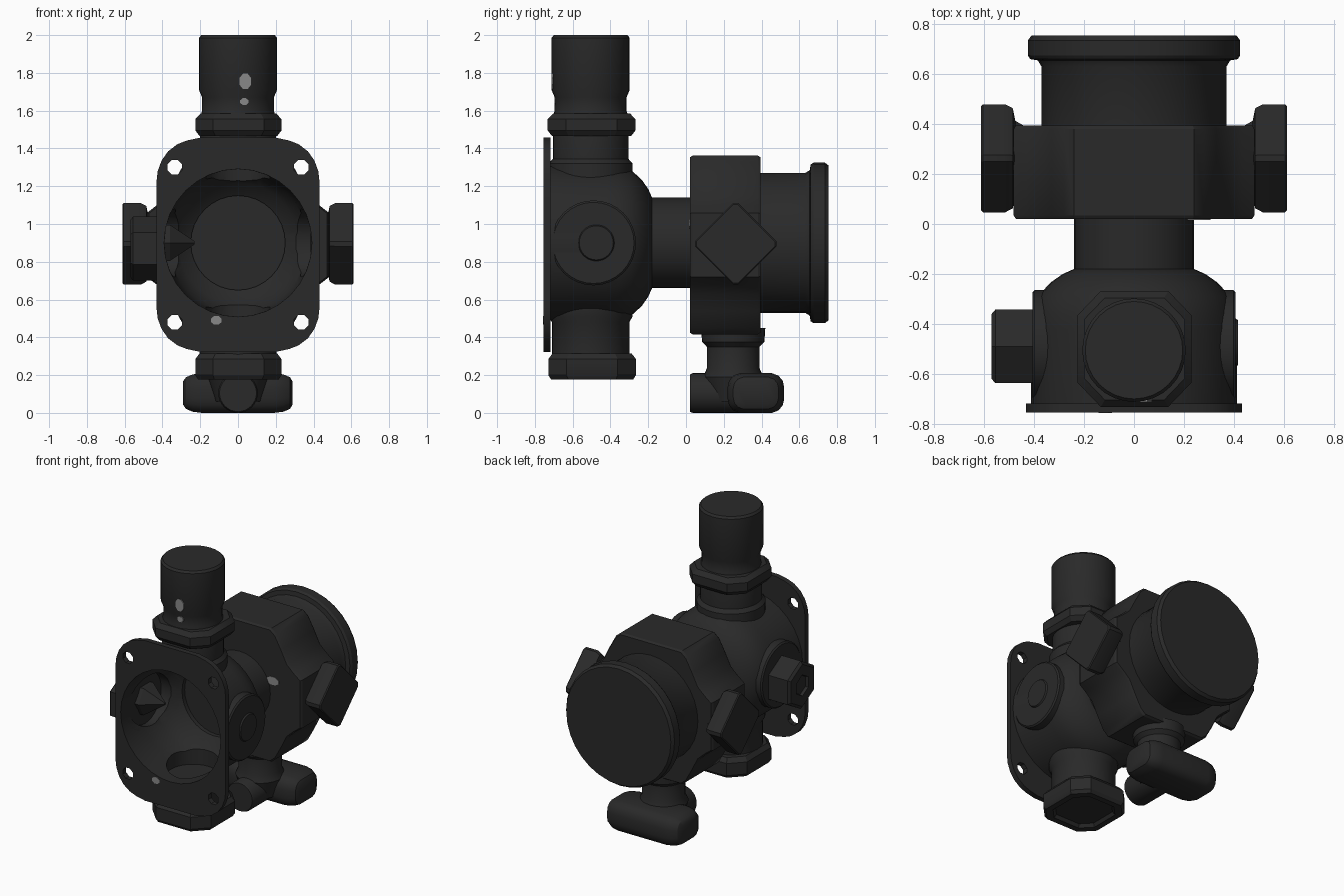
import bpy, bmesh, math

if "Cube" in bpy.data.objects:
    bpy.data.objects.remove(bpy.data.objects["Cube"])

metal = bpy.data.materials.new("dark grey metal")
metal.diffuse_color = (0.0225, 0.0225, 0.0225, 1)
metal.use_nodes = True
metal.node_tree.nodes["Principled BSDF"].inputs["Base Color"].default_value = metal.diffuse_color
worn = bpy.data.materials.new("light grey worn spot")
worn.diffuse_color = (0.25, 0.25, 0.25, 1)
worn.use_nodes = True
worn.node_tree.nodes["Principled BSDF"].inputs["Base Color"].default_value = worn.diffuse_color


def ring(n, phase=0.0):
    """Unit polygon; phase in degrees."""
    return [(math.cos(math.radians(phase) + 2 * math.pi * i / n),
             math.sin(math.radians(phase) + 2 * math.pi * i / n)) for i in range(n)]


def mirror4(quarter):
    """Closed outline from its first quadrant, listed from +a towards +b."""
    back = quarter[::-1]
    return (quarter + [(-a, b) for a, b in back]
            + [(-a, -b) for a, b in quarter] + [(a, -b) for a, b in back])


ROUND = ring(32)
HEX_UP = ring(6, 90)


def loft(name, outline, levels, axis, center, material=metal):
    """Sweep a closed outline along an axis through (scale, position) levels."""
    bm = bmesh.new()
    rows = []
    for s, h in levels:
        row = []
        for a, b in outline:
            a, b = a * s, b * s
            p = {'X': (h, a, b), 'Y': (a, h, b), 'Z': (a, b, h)}[axis]
            row.append(bm.verts.new([p[i] + center[i] for i in range(3)]))
        rows.append(row)
    n = len(outline)
    for r0, r1 in zip(rows, rows[1:]):
        for i in range(n):
            bm.faces.new((r0[i], r0[(i + 1) % n], r1[(i + 1) % n], r1[i]))
    bm.faces.new(rows[0])
    bm.faces.new(rows[-1])
    bmesh.ops.recalc_face_normals(bm, faces=bm.faces)
    me = bpy.data.meshes.new(name)
    bm.to_mesh(me)
    bm.free()
    me.materials.append(material)
    ob = bpy.data.objects.new(name, me)
    bpy.context.collection.objects.link(ob)
    return ob


def activate(ob):
    bpy.ops.object.select_all(action='DESELECT')
    ob.select_set(True)
    bpy.context.view_layer.objects.active = ob


def cut(ob, cutters):
    activate(ob)
    for c in cutters:
        m = ob.modifiers.new("cut", 'BOOLEAN')
        m.operation, m.solver, m.object = 'DIFFERENCE', 'EXACT', c
        bpy.ops.object.modifier_apply(modifier=m.name)


Z = 0.9                      # height of the main axis
HUB = (0, -0.49, Z)          # centre of the front cross fitting
AXIS = (0, 0, Z)

# Front cross fitting: bell, vertical pipe with thicker collars, side pipe
bell = loft("bell_body", ROUND, [(0.412, -0.73), (0.412, -0.42), (0.405, -0.36), (0.385, -0.29),
                                 (0.335, -0.235), (0.285, -0.2), (0.24, -0.18)], 'Y', AXIS)
pipe = loft("vertical_pipe", ROUND, [(0.17, 0.25), (0.205, 0.3), (0.205, 0.48), (0.222, 0.51), (0.222, 1.32),
                                     (0.2, 1.345), (0.2, 1.57), (0.19, 1.6), (0.19, 1.67), (0.207, 1.71),
                                     (0.207, 1.985), (0.195, 2.0)], 'Z', (0, -0.505, 0))
side_pipe = loft("side_pipe", ROUND, [(0.215, -0.407), (0.225, -0.398), (0.225, 0.398), (0.215, 0.407)], 'X', HUB)

# Mounting flange with rounded outline
corner = [(0.432, 0.33), (0.425, 0.39), (0.405, 0.445), (0.37, 0.495), (0.32, 0.533), (0.27, 0.552), (0.2, 0.567)]
flange = loft("mounting_flange", mirror4(corner), [(1.0, -0.755), (1.0, -0.718)], 'Y', (0, 0, 0.89))

# Cavity and bolt hole cutters
cavity = [
    loft("cavity_bowl", ROUND, [(0.392, -0.9), (0.39, -0.55), (0.37, -0.4), (0.32, -0.32),
                                (0.25, -0.27), (0.25, -0.24)], 'Y', AXIS),
    loft("cavity_side", ROUND, [(0.18, -0.385), (0.18, 0.385)], 'X', HUB),
    loft("cavity_up", ROUND, [(0.17, 0.46), (0.17, 1.36)], 'Z', (0, -0.505, 0)),
]
holes = [loft("bolt_hole", ring(8, 22.5), [(0.042, -0.9), (0.042, -0.6)], 'Y', (x, 0, z))
         for x in (-0.335, 0.335) for z in (0.48, 1.3)]
for part in (bell, pipe, side_pipe):
    cut(part, cavity)
cut(flange, cavity[:1] + holes)
for c in cavity + holes:
    bpy.data.objects.remove(c)

# Nuts on the vertical pipe; the lower one has a recessed end
nut = mirror4([(0.228, 0.135), (0.135, 0.232)])
loft("upper_nut", nut, [(0.9, 1.465), (1, 1.495), (1, 1.555), (0.88, 1.585)], 'Z', (0.002, -0.5, 0))
loft("lower_nut", nut, [(0.7, 0.2), (0.76, 0.178), (0.94, 0.178), (1, 0.2), (1, 0.285), (0.9, 0.315)],
     'Z', (0.002, -0.497, 0))

# Plug on the left of the cross, its inner tip, and the small disc on the right
loft("side_plug", HEX_UP, [(0.07, -0.55), (0.075, -0.57), (0.15, -0.57), (0.17, -0.555), (0.17, -0.4)],
     'X', (0, -0.49, 0.87))
loft("plug_tip", ring(6), [(0.11, -0.4), (0.11, -0.36), (0.01, -0.23)], 'X', (0, -0.49, 0.9))
loft("side_disc", ROUND, [(0.1, 0.4), (0.09, 0.417)], 'X', (0, -0.475, Z))

# Neck joining front and rear housings
loft("neck", ROUND, [(0.24, -0.23), (0.24, 0.05)], 'Y', AXIS)

# Rear housing: plus-like section with sloped, concave corners
arm = [(0.482, 0.17), (0.43, 0.21), (0.375, 0.26), (0.33, 0.35), (0.28, 0.44), (0.24, 0.473)]
loft("rear_housing", mirror4(arm), [(0.98, 0.02), (1.0, 0.035), (1.0, 0.38), (0.98, 0.395)],
     'Y', (0, 0, 0.889))

# Rear cap with rim
loft("rear_cap", ROUND, [(0.37, 0.3), (0.37, 0.63), (0.385, 0.655), (0.415, 0.66), (0.425, 0.675),
                         (0.425, 0.735), (0.41, 0.755)], 'Y', AXIS)

# Diamond bosses on both sides of the rear housing
diamond = mirror4([(1, 0.06), (0.06, 1)])
for name, s in (("left_boss", -1), ("right_boss", 1)):
    loft(name, diamond, [(0.13, s * 0.44), (0.15, s * 0.475), (0.2, s * 0.485), (0.216, s * 0.515),
                         (0.216, s * 0.605), (0.208, s * 0.612)], 'X', (0, 0.263, 0.895))

# Drain stem and rounded tee under the rear housing
loft("drain_stem", ROUND, [(0.12, 0.06), (0.16, 0.19), (0.14, 0.235), (0.14, 0.35), (0.165, 0.375), (0.17, 0.45)],
     'Z', (0, 0.25, 0))
bar = mirror4([(0.15, 0.03), (0.142, 0.065), (0.12, 0.092), (0.085, 0.105)])
loft("tee_bar", bar, [(0.6, -0.29), (0.8, -0.275), (0.94, -0.24), (1, -0.19), (1, 0.19), (0.94, 0.24),
                      (0.8, 0.275), (0.6, 0.288)], 'X', (0, 0.37, 0.105))
loft("tee_branch", ROUND, [(0.098, 0.02), (0.105, 0.035), (0.105, 0.42)], 'Y', (0, 0, 0.105))

# Small worn spots as thin plates: (x, front y, z, half width, half height)
for x, y, z, w, h in ((0.04, -0.712, 1.755, 0.035, 0.045), (0.035, -0.697, 1.648, 0.025, 0.02),
                      (-0.115, -0.757, 0.49, 0.03, 0.025), (0.26, 0.016, 1.0, 0.05, 0.03)):
    loft("worn_spot", [(a * w, b * h) for a, b in ring(8, 22.5)], [(1, 0), (1, 0.007)], 'Y', (x, y, z), worn)

# Smooth shading with sharp edges kept
for ob in list(bpy.data.objects):
    activate(ob)
    bpy.ops.object.shade_smooth_by_angle(angle=math.radians(32))
